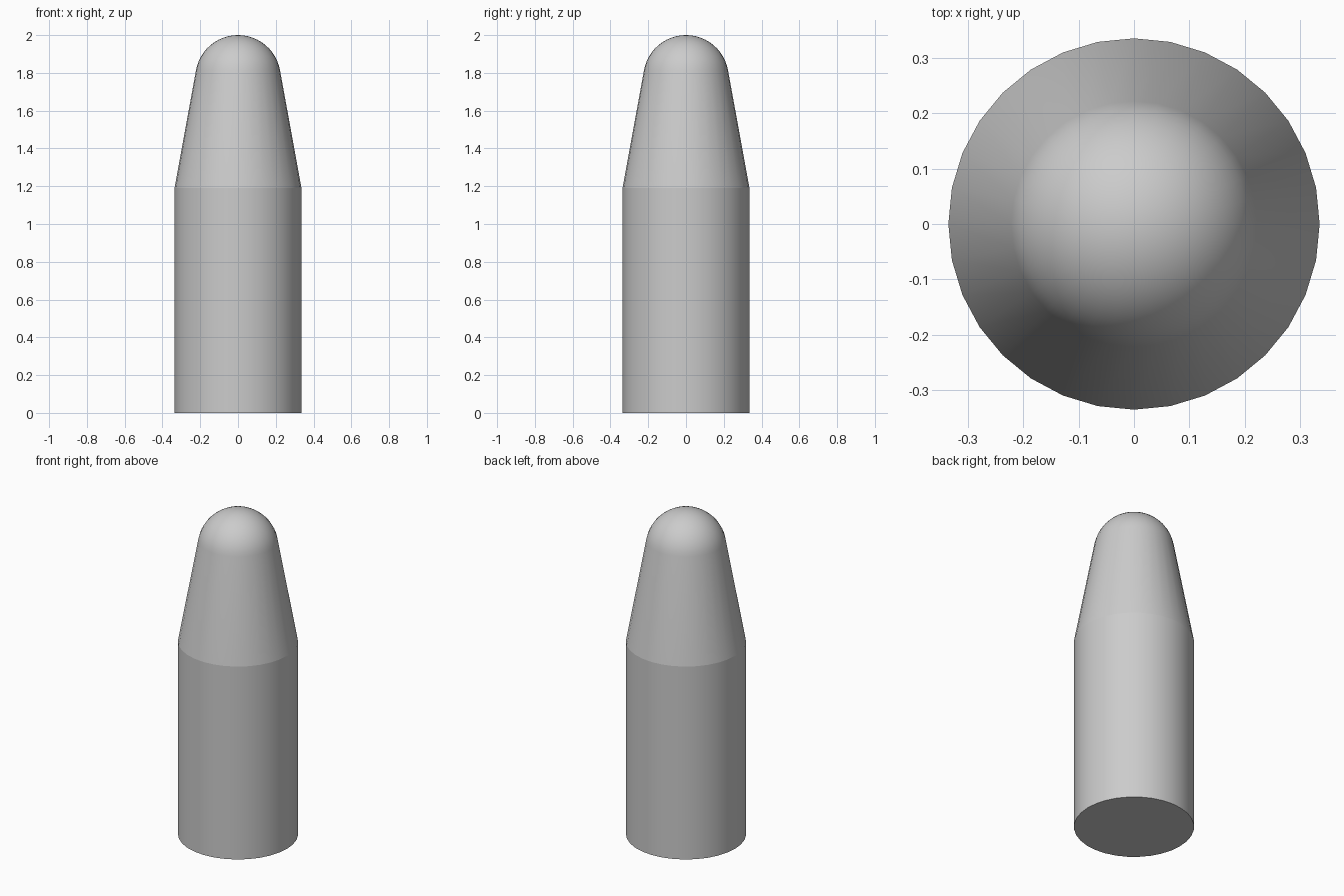
import bpy, bmesh, math

if "Cube" in bpy.data.objects:
    bpy.data.objects.remove(bpy.data.objects["Cube"])

SIDES = 32
BODY_R, SHOULDER_Z, HEIGHT = 0.336, 1.19, 2.0
NOSE_R, TAPER = 0.226, math.radians(10.2)
NOSE_STEPS = 12

# Half profile: straight body, tapered shoulder, tangent round nose
profile = [(BODY_R, 0.0), (BODY_R, SHOULDER_Z)]
for i in range(NOSE_STEPS):
    a = TAPER + (math.pi / 2 - TAPER) * i / NOSE_STEPS
    profile.append((NOSE_R * math.cos(a), HEIGHT - NOSE_R + NOSE_R * math.sin(a)))

# Revolve the profile into rings
bm = bmesh.new()
rings = [[bm.verts.new((r * math.cos(2 * math.pi * k / SIDES),
                        r * math.sin(2 * math.pi * k / SIDES), z))
          for k in range(SIDES)] for r, z in profile]
for low, high in zip(rings, rings[1:]):
    for k in range(SIDES):
        n = (k + 1) % SIDES
        bm.faces.new((low[k], low[n], high[n], high[k]))

# Flat base and nose tip
bm.faces.new(rings[0][::-1])
tip = bm.verts.new((0, 0, HEIGHT))
for k in range(SIDES):
    bm.faces.new((rings[-1][k], rings[-1][(k + 1) % SIDES], tip))

mesh = bpy.data.meshes.new("round_nosed_body")
bm.to_mesh(mesh)
bm.free()
body = bpy.data.objects.new("round_nosed_body", mesh)
bpy.context.collection.objects.link(body)

# Smooth curved walls, crisp shoulder line and base rim
for poly in mesh.polygons:
    poly.use_smooth = True
for edge in mesh.edges:
    za, zb = (mesh.vertices[v].co.z for v in edge.vertices)
    if abs(za - zb) < 1e-5 and min(abs(za), abs(za - SHOULDER_Z)) < 1e-4:
        edge.use_edge_sharp = True
